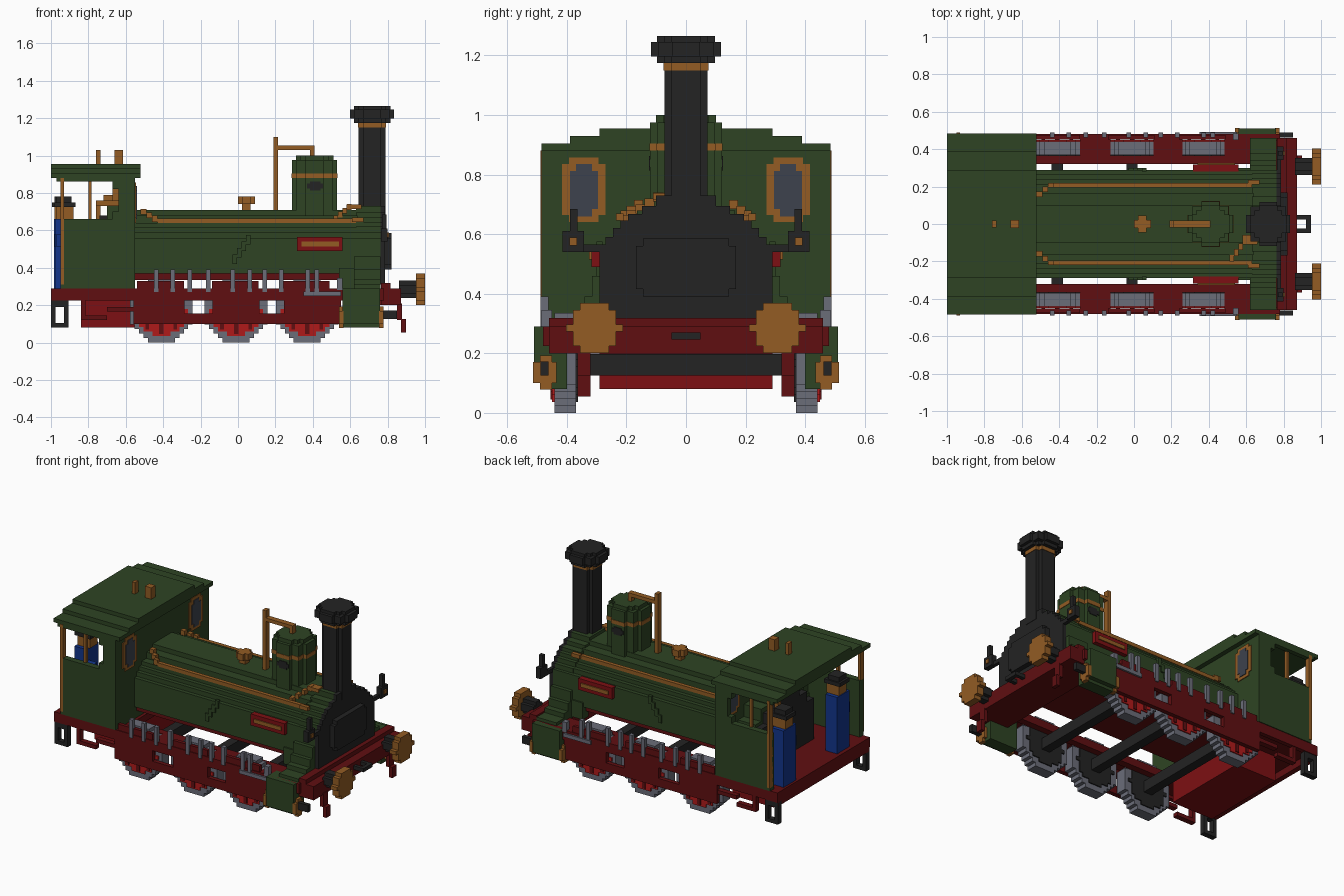
import bpy, bmesh, math

if "Cube" in bpy.data.objects:
    bpy.data.objects.remove(bpy.data.objects["Cube"], do_unlink=True)

V = 0.024  # block size


def material(name, hexcode):
    def lin(c):
        return c / 12.92 if c <= 0.04045 else ((c + 0.055) / 1.055) ** 2.4
    rgb = [lin(int(hexcode[i:i + 2], 16) / 255) for i in (0, 2, 4)]
    m = bpy.data.materials.new(name)
    m.use_nodes = True
    m.diffuse_color = (*rgb, 1)
    bsdf = next(n for n in m.node_tree.nodes if n.type == 'BSDF_PRINCIPLED')
    bsdf.inputs["Base Color"].default_value = (*rgb, 1)
    return m


GREEN = material("engine green", "2e4423")
DARK = material("dark red", "600f11")
RED = material("mid red", "7d1013")
BRIGHT = material("wheel red", "b01a1a")
BRASS = material("brass", "935c24")
BLACK = material("black", "232323")
GREY = material("steel grey", "6b6d79")
BLUE = material("overall blue", "12358c")
GLASS = material("window glass", "3d424d")


def part(name, mat, boxes, mirror=False):
    """Join boxes (x0, x1, y0, y1, z0, z1) into one object, optionally repeated at -y."""
    bm = bmesh.new()
    boxes = list(boxes)
    if mirror:
        boxes += [(a, b, -d, -c, e, f) for a, b, c, d, e, f in boxes]
    for a, b, c, d, e, f in boxes:
        vs = bmesh.ops.create_cube(bm, size=1)["verts"]
        for v in vs:
            v.co = ((a + b) / 2 + v.co.x * (b - a), (c + d) / 2 + v.co.y * (d - c),
                    (e + f) / 2 + v.co.z * (f - e))
    me = bpy.data.meshes.new(name)
    bm.to_mesh(me)
    bm.free()
    me.materials.append(mat)
    ob = bpy.data.objects.new(name, me)
    bpy.context.collection.objects.link(ob)
    return ob


def layers(x0, x1, rows, yc=0):
    """Stepped cross-section along x: rows of (half width, z0, z1)."""
    return [(x0, x1, yc - h, yc + h, a, b) for h, a, b in rows]


def disc(axis, c, r, t0, t1):
    """Blocky disc of radius r around centre c, from t0 to t1 along the axis."""
    n = max(2, round(2 * r / V))
    step, out = 2 * r / n, []
    for i in range(n):
        u0 = -r + i * step
        u = u0 + step / 2
        h = max(step, round(math.sqrt(r * r - u * u) / step) * step)
        p, q = (c[0] - h, c[0] + h), (c[1] + u0, c[1] + u0 + step)
        out.append({'x': (t0, t1, *p, *q), 'y': (*p, t0, t1, *q), 'z': (*p, *q, t0, t1)}[axis])
    return out


# Boiler and smokebox
part("boiler", GREEN, layers(-0.56, 0.64, [
    (0.29, 0.37, 0.56), (0.265, 0.56, 0.59), (0.24, 0.59, 0.615), (0.215, 0.615, 0.64),
    (0.165, 0.64, 0.68), (0.10, 0.68, 0.71)]))
part("boiler_base", DARK, [(-0.56, 0.6, -0.265, 0.265, 0.335, 0.37)])
SMOKE = [(0.29, 0.31, 0.56), (0.27, 0.56, 0.59), (0.245, 0.59, 0.62), (0.22, 0.62, 0.645),
         (0.195, 0.645, 0.668), (0.148, 0.668, 0.695), (0.10, 0.695, 0.73)]
part("smokebox", GREEN, layers(0.63, 0.762, SMOKE))
part("smokebox_saddle", GREEN, layers(0.62, 0.762, [
    (0.46, 0.28, 0.31), (0.38, 0.31, 0.34), (0.34, 0.34, 0.39), (0.315, 0.39, 0.46)]))
part("saddle_skirt", GREEN, [(0.54, 0.63, 0.24, 0.3, 0.29, 0.40)], True)
part("smokebox_front", BLACK, layers(0.762, 0.787, SMOKE))
part("smokebox_door", BLACK, [(0.787, 0.82, -0.145, 0.145, 0.39, 0.585),
                              (0.787, 0.82, -0.168, 0.168, 0.415, 0.56)])
part("boiler_side_pipe", GREEN, [(-0.03 + i * V, -0.006 + i * V, 0.28, 0.3, 0.42 + i * 0.035, 0.47 + i * 0.035)
                                 for i in range(4)], True)
part("name_plate", RED, [(0.315, 0.56, 0.28, 0.318, 0.49, 0.565)], True)
part("name_plate_bar", BRASS, [(0.34, 0.54, 0.31, 0.325, 0.515, 0.54)], True)

# Brass handrails with stepped ends
part("handrail", BRASS, [
    (-0.43, 0.63, 0.195, 0.22, 0.64, 0.664), (-0.46, -0.43, 0.195, 0.22, 0.645, 0.68),
    (-0.49, -0.46, 0.17, 0.20, 0.665, 0.695), (-0.52, -0.49, 0.145, 0.175, 0.685, 0.715),
    (0.61, 0.67, 0.21, 0.235, 0.645, 0.67)], True)
part("blower_pipe", BRASS, [(0.51 + i * V, 0.534 + i * V, -0.20 + i * 0.03, -0.165 + i * 0.03,
                             0.65 + i * 0.02, 0.68 + i * 0.02) for i in range(4)]
     + [(0.58, 0.66, -0.11, -0.06, 0.715, 0.738)])

# Chimney
CX = 0.717
part("chimney", BLACK, disc('z', (CX, 0), 0.072, 0.68, 1.19))
part("chimney_ring", BRASS, disc('z', (CX, 0), 0.075, 1.15, 1.175))
part("chimney_cap", BLACK, disc('z', (CX, 0), 0.098, 1.175, 1.265)
     + disc('z', (CX, 0), 0.118, 1.197, 1.245))

# Steam dome with whistle pipe and valve
part("dome", GREEN, disc('z', (0.41, 0), 0.12, 0.64, 0.975) + disc('z', (0.41, 0), 0.1, 0.975, 1.0))
part("dome_band", BRASS, disc('z', (0.41, 0), 0.123, 0.88, 0.905))
part("dome_badge", BLACK, [(0.37, 0.455, 0.10, 0.124, 0.825, 0.85),
                           (0.385, 0.44, 0.10, 0.124, 0.813, 0.862)], True)
part("whistle_pipe", BRASS, [(0.19, 0.215, -0.018, 0.018, 0.70, 1.1),
                             (0.19, 0.41, -0.018, 0.018, 1.03, 1.053),
                             (0.385, 0.41, -0.018, 0.018, 0.99, 1.03)])
part("safety_valve", BRASS, disc('z', (0.045, 0), 0.045, 0.74, 0.782)
     + [(0.022, 0.068, -0.022, 0.022, 0.70, 0.745)])

# Lamps on the smokebox front
part("lamp", BLACK, [(0.765, 0.80, 0.342, 0.415, 0.54, 0.61), (0.77, 0.795, 0.365, 0.39, 0.61, 0.685),
                     (0.765, 0.787, 0.26, 0.345, 0.54, 0.565)], True)
part("lamp_lens", BRASS, [(0.80, 0.807, 0.366, 0.391, 0.562, 0.588)], True)

# Cab
part("cab_side", GREEN, [(-0.95, -0.55, 0.445, 0.485, 0.29, 0.66), (-0.64, -0.55, 0.445, 0.485, 0.66, 0.89),
                         (-0.67, -0.64, 0.445, 0.485, 0.66, 0.70), (-0.67, -0.64, 0.445, 0.485, 0.82, 0.89)], True)
part("cab_front", GREEN, [(-0.574, -0.55, -0.485, 0.485, 0.29, 0.905)])
part("cab_roof", GREEN, layers(-1.0, -0.52, [(0.485, 0.88, 0.905), (0.39, 0.905, 0.93), (0.29, 0.93, 0.955)]))
part("cab_roof_rim", GREEN, [(-0.97, -0.55, 0.455, 0.485, 0.86, 0.885)], True)
part("window_frame", BRASS, layers(-0.58, -0.545, [(0.073, 0.665, 0.835), (0.05, 0.64, 0.857)], 0.343), True)
part("window_glass", GLASS, layers(-0.584, -0.541, [(0.047, 0.685, 0.812), (0.027, 0.66, 0.836)], 0.343), True)
part("cab_post", BRASS, [(-0.95, -0.93, 0.455, 0.488, 0.31, 0.88), (-0.80, -0.783, 0.44, 0.46, 0.62, 0.88)], True)
part("roof_fittings", BRASS, [(-0.758, -0.736, -0.018, 0.018, 0.95, 1.03),
                              (-0.66, -0.615, -0.022, 0.022, 0.95, 1.03)])

# Cab interior
part("firebox_back", BLACK, layers(-0.74, -0.57, [(0.27, 0.29, 0.56), (0.2, 0.56, 0.63), (0.12, 0.63, 0.68)]))
part("firebox_casing", GREEN, layers(-0.70, -0.57, [(0.28, 0.29, 0.58), (0.22, 0.58, 0.66), (0.14, 0.66, 0.73)]))
part("cab_pipes", BRASS, [(-0.76, -0.64, -0.15, -0.12, 0.73, 0.76), (-0.72, -0.62, 0.1, 0.13, 0.76, 0.79),
                          (-0.67, -0.64, -0.02, 0.02, 0.73, 0.83), (-0.76, -0.735, 0.1, 0.13, 0.5, 0.76)])
for name, x, y in (("driver", -0.94, 0.33), ("fireman", -0.93, -0.24)):
    part(name + "_overalls", BLUE, [(x - 0.045, x + 0.04, y - 0.065, y + 0.065, 0.29, 0.66),
                                    (x - 0.04, x + 0.1, y - 0.075, y - 0.035, 0.51, 0.58)])
    part(name + "_head", BRASS, [(x - 0.04, x + 0.05, y - 0.04, y + 0.04, 0.66, 0.74)])
    part(name + "_cap", BLACK, [(x - 0.055, x + 0.06, y - 0.05, y + 0.05, 0.725, 0.75),
                                (x - 0.04, x + 0.04, y - 0.04, y + 0.04, 0.75, 0.78)])

# Frames and footplates
WHEELS = (-0.41, -0.01, 0.37)
part("outer_frame", DARK, [
    (-1.0, 0.78, 0.452, 0.48, 0.225, 0.29), (-0.56, 0.55, 0.452, 0.48, 0.10, 0.155),
    (-0.56, -0.285, 0.452, 0.48, 0.155, 0.225), (-0.135, 0.115, 0.452, 0.48, 0.155, 0.225),
    (0.245, 0.55, 0.452, 0.48, 0.155, 0.225)], True)
part("footplate", DARK, [(-0.56, 0.64, 0.32, 0.366, 0.24, 0.29)]
     + [(a, b, 0.36, 0.46, 0.266, 0.29) for a, b in ((-0.56, -0.525), (-0.29, -0.125), (0.105, 0.26), (0.485, 0.64))],
     True)
part("splasher_edge", DARK, [(x - 0.13, x + 0.12, 0.452, 0.475, 0.29, 0.33) for x in WHEELS], True)
part("spring_hanger", GREY, [(x, x + V, 0.462, 0.488, 0.27, 0.39) for x in
                             (-0.45, -0.36, -0.27, -0.17, -0.04, 0.05, 0.13, 0.22, 0.36, 0.41)], True)
part("valve_rod", GREY, [(0.35, 0.55, 0.478, 0.492, 0.25, 0.274), (0.53, 0.56, 0.45, 0.485, 0.28, 0.345)], True)
part("cab_floor", DARK, [(-1.0, -0.53, -0.47, 0.47, 0.245, 0.29), (-1.0, -0.965, -0.47, 0.47, 0.20, 0.29)])
part("ash_pan", RED, [(-0.84, -0.54, -0.29, 0.29, 0.08, 0.25)])

# Wheels and axles
for i, x in enumerate(WHEELS):
    c = (x, 0.168)
    part(f"tyre_{i + 1}", GREY, disc('y', c, 0.168, 0.37, 0.442), True)
    part(f"wheel_centre_{i + 1}", BRIGHT, disc('y', c, 0.132, 0.43, 0.449), True)
    part(f"wheel_spokes_{i + 1}", DARK, [(x - 0.012, x + 0.012, 0.44, 0.455, 0.045, 0.29),
                                         (x - 0.085, x - 0.065, 0.44, 0.455, 0.07, 0.26),
                                         (x + 0.065, x + 0.085, 0.44, 0.455, 0.07, 0.26)], True)
    part(f"wheel_back_{i + 1}", BLACK, disc('y', c, 0.132, 0.363, 0.38), True)
    part(f"axle_{i + 1}", BLACK, [(x - 0.03, x + 0.03, -0.37, 0.37, 0.125, 0.197)])

# Cylinders
part("cylinder", GREEN, [(0.56, 0.76, 0.40, 0.51, 0.10, 0.29), (0.56, 0.76, 0.40, 0.48, 0.08, 0.10)], True)
part("cylinder_cover", BRASS, [(x, x + V, 0.435, 0.513, 0.10, 0.17) for x in (0.54, 0.755)]
     + [(x, x + V, 0.45, 0.49, 0.078, 0.192) for x in (0.54, 0.755)], True)
part("cylinder_rod", BLACK, [(0.77, 0.85, 0.462, 0.488, 0.125, 0.172)], True)

# Front beam, buffers, coupling and guard irons
part("front_beam", DARK, [(0.765, 0.815, -0.46, 0.46, 0.20, 0.318), (0.81, 0.872, -0.46, 0.46, 0.20, 0.29),
                          (0.63, 0.77, -0.45, 0.45, 0.20, 0.285)])
part("buffer_stem", BLACK, disc('x', (0.307, 0.285), 0.046, 0.86, 0.96), True)
part("buffer_head", BRASS, disc('x', (0.307, 0.285), 0.084, 0.953, 1.0), True)
part("coupling", BLACK, [(0.865, 0.945, 0.025, 0.048, 0.246, 0.27), (0.92, 0.945, -0.03, 0.03, 0.246, 0.27)], True)
part("guard_iron", DARK, [(0.85, 0.876, 0.32, 0.365, 0.12, 0.21), (0.872, 0.897, 0.32, 0.365, 0.055, 0.125)], True)

# Rear steps
part("rear_step", BLACK, [(-1.0, -0.975, 0.44, 0.475, 0.08, 0.225), (-0.93, -0.905, 0.44, 0.475, 0.08, 0.225),
                          (-1.0, -0.905, 0.44, 0.475, 0.08, 0.104), (-1.0, -0.905, 0.44, 0.475, 0.19, 0.225)], True)
part("step_bracket", DARK, [(-0.84, -0.70, 0.44, 0.475, 0.12, 0.145), (-0.84, -0.815, 0.44, 0.475, 0.12, 0.23),
                            (-0.70, -0.56, 0.44, 0.475, 0.165, 0.19)], True)
